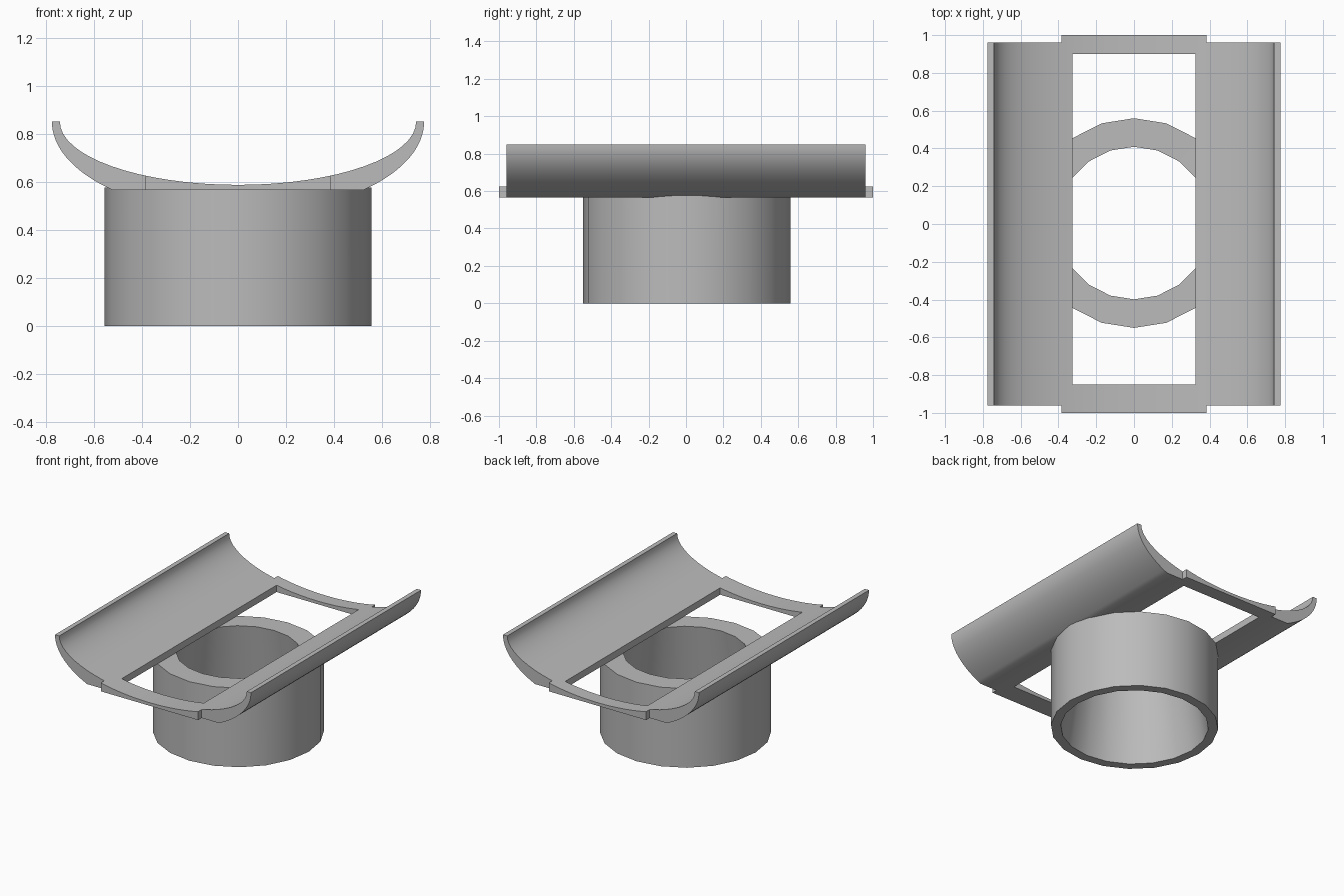
import bpy, bmesh
from math import sin, cos, pi, sqrt, radians

cube = bpy.data.objects.get("Cube")
if cube:
    bpy.data.objects.remove(cube, do_unlink=True)

grey = bpy.data.materials.new("plain grey")
grey.use_nodes = True
grey.diffuse_color = (0.5, 0.5, 0.5, 1)
grey.node_tree.nodes["Principled BSDF"].inputs["Base Color"].default_value = (0.5, 0.5, 0.5, 1)

RIM = 0.85      # height of the cradle rims
FLAT = 0.565    # height of the flat underside


def make(name, bm):
    bmesh.ops.recalc_face_normals(bm, faces=bm.faces)
    mesh = bpy.data.meshes.new(name)
    bm.to_mesh(mesh)
    bm.free()
    mesh.materials.append(grey)
    obj = bpy.data.objects.new(name, mesh)
    bpy.context.collection.objects.link(obj)
    return obj


def smooth(obj):
    bpy.ops.object.select_all(action='DESELECT')
    obj.select_set(True)
    bpy.context.view_layer.objects.active = obj
    bpy.ops.object.shade_smooth_by_angle(angle=radians(30))


def add_box(bm, x0, x1, y0, y1):
    verts = bmesh.ops.create_cube(bm, size=1)["verts"]
    for v in verts:
        v.co.x = x1 if v.co.x > 0 else x0
        v.co.y = y1 if v.co.y > 0 else y0
        v.co.z = 2 if v.co.z > 0 else -1


# Cradle: elliptical trough with a flat underside, extruded along y
STEPS = 32
inner = [(0.742 * cos(pi * i / STEPS), RIM - 0.263 * sin(pi * i / STEPS))
         for i in range(STEPS + 1)]
A, B = 0.775, 0.385
flat_x = A * sqrt(1 - ((RIM - FLAT) / B) ** 2)
arc = [(A * cos(pi * i / 64), RIM - B * sin(pi * i / 64)) for i in range(33)]
right = [p for p in arc if p[1] > FLAT + 0.003] + [(flat_x, FLAT)]
outer = [(-x, z) for x, z in right] + right[::-1]
bm = bmesh.new()
section = bm.faces.new([bm.verts.new((x, -1, z)) for x, z in inner + outer])
out = bmesh.ops.extrude_face_region(bm, geom=[section])
for v in out["geom"]:
    if isinstance(v, bmesh.types.BMVert):
        v.co.y = 1
cradle = make("cradle", bm)

# Window opening and corner notches that leave a tab at each end
bm = bmesh.new()
add_box(bm, -0.325, 0.325, -0.85, 0.9)
for s in (-1, 1):
    for t in (-1, 1):
        add_box(bm, *sorted((s * 0.385, s)), *sorted((t * 0.96, t * 1.2)))
cutter = make("opening_cutter", bm)
cutter.hide_render = True
mod = cradle.modifiers.new("openings", 'BOOLEAN')
mod.operation = 'DIFFERENCE'
mod.solver = 'EXACT'
mod.object = cutter
bpy.context.view_layer.objects.active = cradle
bpy.ops.object.modifier_apply(modifier=mod.name)
bpy.data.objects.remove(cutter, do_unlink=True)
smooth(cradle)

# Ring base: twenty-sided tube, narrowing inside towards the top
SIDES = 20
bm = bmesh.new()
loops = []
for radius, top in ((0.555, False), (0.555, True), (0.404, True), (0.49, False)):
    loop = []
    for i in range(SIDES):
        x, y = radius * sin(2 * pi * i / SIDES), radius * cos(2 * pi * i / SIDES)
        height = FLAT + (0.012 if abs(x) > 0.51 else 0)
        loop.append(bm.verts.new((x, y + 0.005, height if top else 0)))
    loops.append(loop)
for a, b in zip(loops, loops[1:] + loops[:1]):
    for i in range(SIDES):
        j = (i + 1) % SIDES
        bm.faces.new((a[i], a[j], b[j], b[i]))
smooth(make("ring_base", bm))
